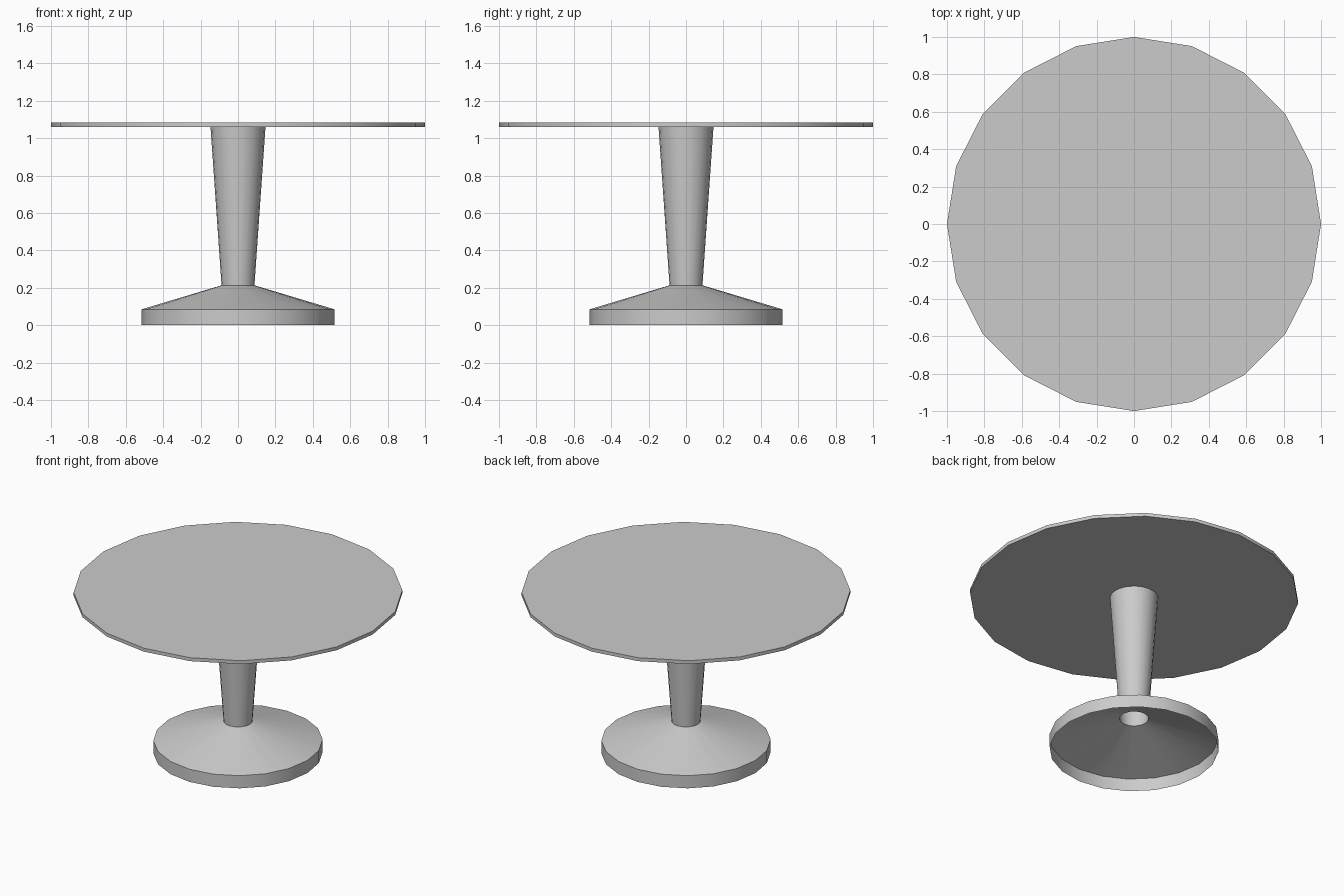
import bpy, bmesh
from math import cos, sin, tau

if "Cube" in bpy.data.objects:
    bpy.data.objects.remove(bpy.data.objects["Cube"])

SIDES = 20


def lathe(name, profile, cap=False):
    """Revolve (radius, z) points around z; optionally close both ends."""
    bm = bmesh.new()
    rings = [[bm.verts.new((r * cos(tau * i / SIDES), r * sin(tau * i / SIDES), z))
              for i in range(SIDES)] for r, z in profile]
    for low, high in zip(rings, rings[1:]):
        for i in range(SIDES):
            j = (i + 1) % SIDES
            bm.faces.new((low[i], low[j], high[j], high[i]))
    if cap:
        bm.faces.new(rings[0][::-1])
        bm.faces.new(rings[-1])
    mesh = bpy.data.meshes.new(name)
    bm.to_mesh(mesh)
    bm.free()
    obj = bpy.data.objects.new(name, mesh)
    bpy.context.collection.objects.link(obj)
    bpy.ops.object.select_all(action='DESELECT')
    obj.select_set(True)
    bpy.context.view_layer.objects.active = obj
    bpy.ops.object.shade_smooth_by_angle(angle=0.5)
    return obj


# Thin round top
lathe("table_top", [(1.0, 1.06), (1.0, 1.083)], cap=True)
# Tapered column, open at the bottom and closed by the top
lathe("column", [(0.088, 0.213), (0.147, 1.06)])
# Hollow foot: upright rim and sloping cone, open underneath
lathe("foot", [(0.515, 0.0), (0.515, 0.085), (0.088, 0.213)])
